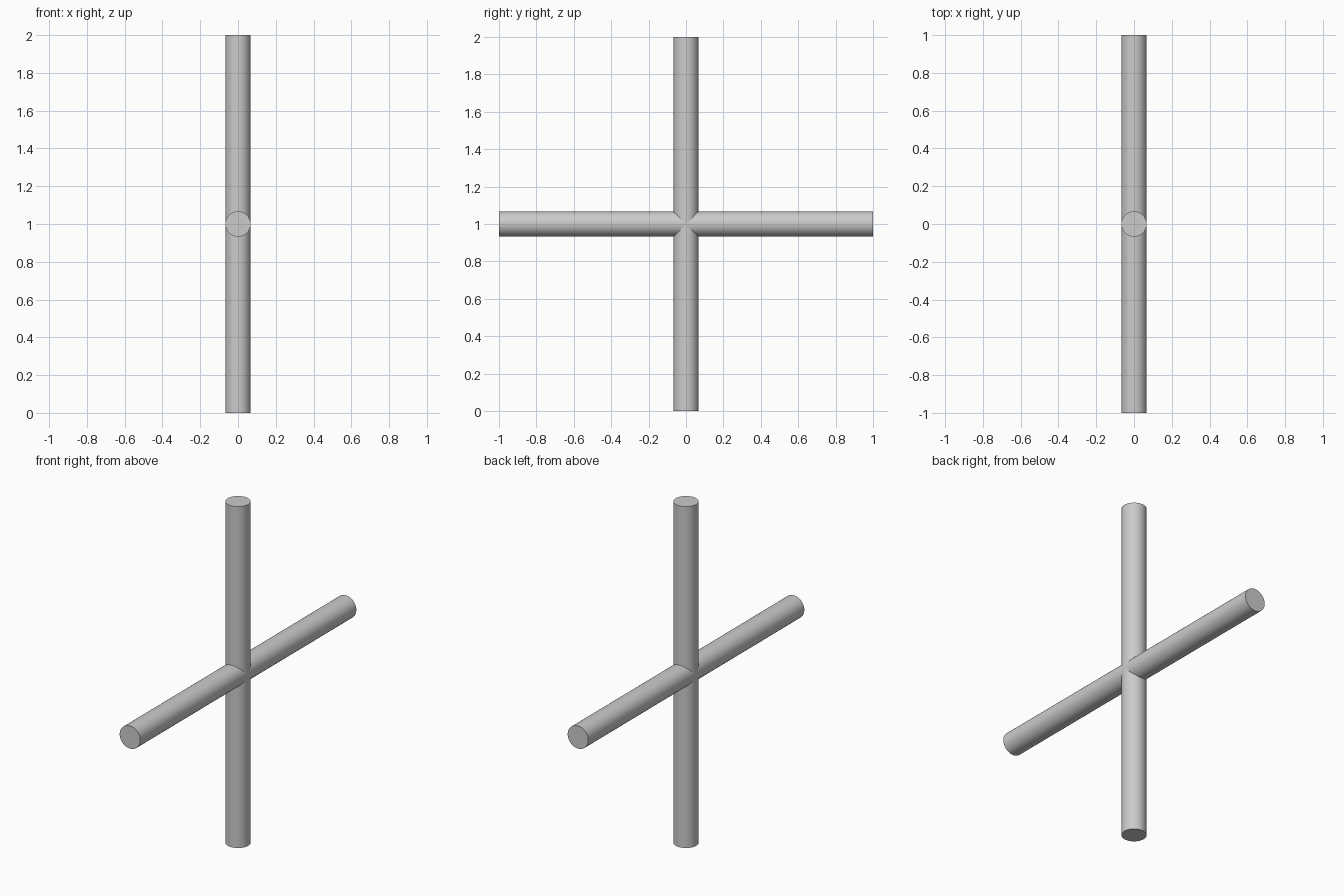
import bpy
from math import pi, radians

if "Cube" in bpy.data.objects:
    bpy.data.objects.remove(bpy.data.objects["Cube"])

RADIUS = 0.0667
LENGTH = 2.0


def rod(name, rotation):
    """Smooth round bar centred on the crossing point."""
    bpy.ops.mesh.primitive_cylinder_add(
        vertices=64, radius=RADIUS, depth=LENGTH,
        location=(0, 0, LENGTH / 2), rotation=rotation)
    obj = bpy.context.object
    obj.name = name
    bpy.ops.object.shade_smooth_by_angle(angle=radians(30))
    return obj


# Upright bar and the front-to-back bar crossing it at mid height
rod("upright_bar", (0, 0, 0))
rod("cross_bar", (pi / 2, 0, 0))
